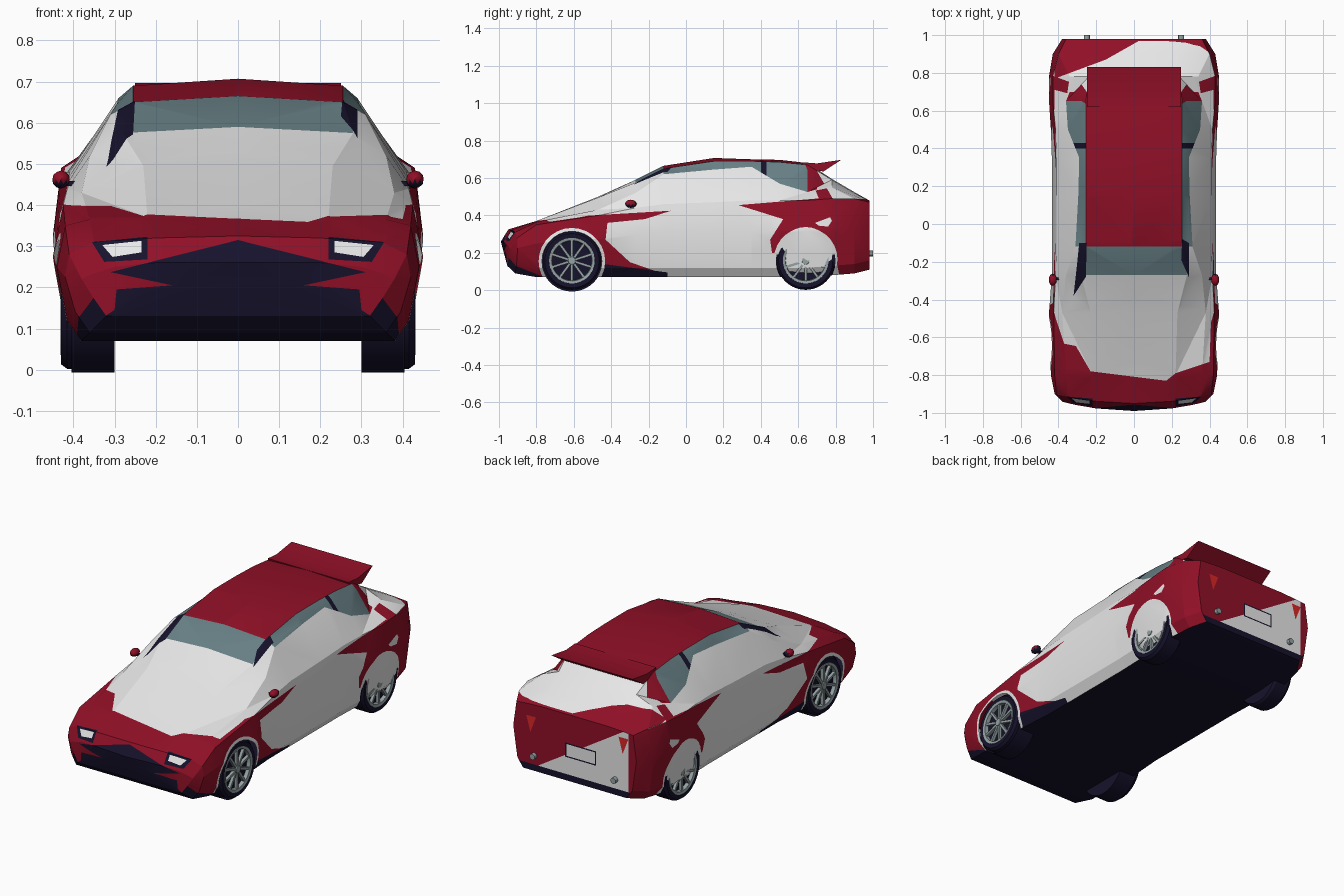
import bpy, bmesh, math
from mathutils import Vector, Matrix

if "Cube" in bpy.data.objects:
    bpy.data.objects.remove(bpy.data.objects["Cube"])


def material(name, r, g, b):
    m = bpy.data.materials.new(name)
    m.use_nodes = True
    m.diffuse_color = (r, g, b, 1)
    m.node_tree.nodes["Principled BSDF"].inputs["Base Color"].default_value = (r, g, b, 1)
    return m


MATS = [material("white paint", .8, .8, .8), material("red paint", .28, .005, .02),
        material("dark trim", .008, .006, .025), material("tinted glass", .14, .22, .24),
        material("rim grey", .3, .36, .37), material("tail light red", .7, .02, .02)]
WHITE, RED, DARK, GLASS, GREY, TAIL = range(len(MATS))


def finish(name, bm, mat=None, angle=30):
    bmesh.ops.recalc_face_normals(bm, faces=bm.faces)
    mesh = bpy.data.meshes.new(name)
    bm.to_mesh(mesh)
    bm.free()
    for m in (MATS if mat is None else [MATS[mat]]):
        mesh.materials.append(m)
    ob = bpy.data.objects.new(name, mesh)
    bpy.context.collection.objects.link(ob)
    bpy.ops.object.select_all(action='DESELECT')
    ob.select_set(True)
    bpy.context.view_layer.objects.active = ob
    bpy.ops.object.shade_smooth_by_angle(angle=math.radians(angle))
    return ob


def inside(p, poly):
    hit = False
    for a, b in zip(poly, poly[1:] + poly[:1]):
        if (a[1] > p[1]) != (b[1] > p[1]):
            if p[0] < (b[0] - a[0]) * (p[1] - a[1]) / (b[1] - a[1]) + a[0]:
                hit = not hit
    return hit


def paint(axis, poly, mat, test):
    """Cut a polygon, projected along an axis, into the body and colour the faces in it."""
    u, v = [i for i in range(3) if i != axis]
    for a, b in zip(poly, poly[1:] + poly[:1]):
        def near(f):
            return all(min(a[k], b[k]) <= max(w.co[c] for w in f.verts) and
                       max(a[k], b[k]) >= min(w.co[c] for w in f.verts)
                       for k, c in ((0, u), (1, v)))
        faces = [f for f in body.faces if test(f) and near(f)]
        if not faces:
            continue
        co, no = Vector(), Vector()
        co[u], co[v] = a
        no[u], no[v] = b[1] - a[1], a[0] - b[0]
        geom = faces + list({e for f in faces for e in f.edges})
        geom += list({w for f in faces for w in f.verts})
        bmesh.ops.bisect_plane(body, geom=geom, plane_co=co, plane_no=no.normalized(), dist=1e-5)
    body.normal_update()
    found = []
    for f in body.faces:
        c = f.calc_center_median()
        if test(f) and inside((c[u], c[v]), poly):
            f.material_index = mat
            found.append(f)
    return found


def circle(y, z, r, n=28):
    return [(y + r * math.cos(2 * math.pi * i / n), z + r * math.sin(2 * math.pi * i / n))
            for i in range(n)]


# Body stations: y, bow, floor z, half width, shoulder, belt line, roof rail, centre z
STATIONS = [
    (-.99, .06, .13, .38, .36, .23, .3, .25, .2, .26, .26),
    (-.95, .05, .09, .42, .41, .28, .35, .31, .2, .32, .325),
    (-.8, 0, .07, .44, .42, .35, .36, .365, .22, .37, .37),
    (-.47, 0, .07, .45, .425, .4, .38, .43, .23, .495, .5),
    (-.27, 0, .07, .435, .415, .44, .36, .52, .28, .575, .59),
    (-.12, 0, .07, .435, .41, .46, .31, .62, .255, .65, .665),
    (.15, 0, .07, .435, .41, .47, .295, .645, .255, .69, .707),
    (.35, 0, .07, .435, .41, .48, .29, .66, .255, .69, .7),
    (.5, 0, .07, .44, .415, .48, .35, .57, .255, .685, .697),
    (.65, 0, .07, .45, .43, .48, .36, .525, .255, .67, .68),
    (.78, 0, .08, .45, .43, .49, .34, .55, .24, .59, .595),
    (.9, 0, .09, .43, .4, .49, .34, .505, .22, .52, .525),
    (.98, 0, .11, .38, .36, .47, .3, .475, .2, .48, .48)]

body = bmesh.new()
rings = []
for y, bow, zf, w, dx, dz, ex, ez, fx, fz, gz in STATIONS:
    half = [(w - .06, zf), (w - .025, zf + .05), (w, (zf + dz) / 2 + .04),
            (dx, dz), (ex, ez), (fx, fz)]
    ring = half + [(0, gz)] + [(-x, z) for x, z in reversed(half)]
    rings.append([body.verts.new((x, y + bow * (x / .42) ** 2, z)) for x, z in ring])
COUNT = len(rings[0])
for j in range(len(rings) - 1):
    for i in range(COUNT):
        k = (i + 1) % COUNT
        f = body.faces.new((rings[j][i], rings[j][k], rings[j + 1][k], rings[j + 1][i]))
        strip = min(i, COUNT - 2 - i)
        if i == COUNT - 1:
            f.material_index = DARK
        elif strip == 5 and 4 <= j <= 8:
            f.material_index = GLASS if j == 4 else RED
        elif strip == 4 and 5 <= j <= 8:
            f.material_index = GLASS
body.faces.new(rings[0])
body.faces.new(rings[-1])
bmesh.ops.recalc_face_normals(body, faces=body.faces)
bmesh.ops.triangulate(body, faces=body.faces)
body.normal_update()

shell = lambda f: f.normal.z > -.8 and f.normal.y < .8
side = lambda f: abs(f.normal.x) > .4 and abs(f.normal.y) < .8
front = lambda f: f.normal.y < -.1 and f.normal.z > -.8
top = lambda f: f.normal.z > .4
rear = lambda f: f.normal.y > .8
glass = lambda f: f.material_index == GLASS and f.normal.y > -.3

# Red nose and front wings, with the pale bonnet over them
paint(0, [(-1.1, 0), (-1.1, .39), (-.5, .4), (-.08, .425), (-.22, .38), (-.42, .36),
          (-.43, .27), (-.3, .15), (-.1, .08), (-.1, 0)], RED, shell)
paint(2, [(-.41, -.47), (-.23, -.78), (.17, -.83), (.22, -.79), (.4, -.73),
          (.41, -.45), (0, -.4)], WHITE, top)
# Dark sills and bumper corners
paint(0, [(-.44, .14), (-.1, .095), (-.1, .05), (-.5, .05)], DARK, side)
paint(0, [(-1.1, .22), (-.97, .2), (-.91, .13), (-.76, .07), (-1.1, .05)], DARK, side)
# Grille
half = [(.31, .237), (.16, .205), (.295, .195), (.3, .145), (.4, .08), (.4, .04)]
paint(1, [(0, .315)] + half + [(-x, z) for x, z in reversed(half)], DARK, front)
# Headlights
for s in (1, -1):
    paint(1, [(s * .355, .31), (s * .22, .323), (s * .22, .268), (s * .325, .262)], DARK, front)
    paint(1, [(s * .33, .303), (s * .235, .313), (s * .235, .285), (s * .305, .274)], WHITE, front)
# Rear quarter panels and their small vents
paint(0, [(.28, .455), (.7, .49), (1.1, .485), (1.1, .1), (.82, .08), (.8, .17), (.46, .2),
          (.45, .27), (.52, .38)], RED, shell)
paint(0, [(.69, .36), (.77, .39), (.78, .37), (.76, .34), (.71, .345)], WHITE, side)
# Rear wheel covers
paint(0, circle(.64, .165, .17), WHITE, side)
paint(0, [p for p in circle(.64, .155, .16) if p[1] < .21], DARK, side)
paint(0, circle(.64, .195, .143), WHITE, side)
# Windscreen pillars
paint(2, [(-.32, -.38), (-.255, -.28), (-.25, -.1), (-.29, -.1), (-.3, -.2)], DARK, top)
paint(2, [(.29, -.28), (.25, -.19), (.255, -.08), (.29, -.1)], DARK, top)
# Door pillars and rear roof pillars
paint(0, [(.4, .5), (.4, .75), (.43, .75), (.43, .5)], DARK, glass)
paint(0, [(.63, .69), (.71, .49), (.79, .48), (.67, .69)], RED, side)
paint(2, [(-.36, .65), (.36, .65), (.34, .7), (-.34, .7)], RED, top)
# Red corner of the tailgate
paint(2, [(-.42, .77), (-.15, .87), (.08, 1), (-.42, 1)], RED, top)
# Rear panel
paint(1, [(-.34, .5), (.4, .5), (.4, .08), (.3, .1)], RED, rear)
paint(1, [(-.4, .5), (-.33, .5), (-.33, .1), (-.4, .1)], RED, rear)
paint(1, [(-.4, .145), (.4, .145), (.4, .05), (-.4, .05)], DARK, rear)
for x, z in ((-.3, .44), (.27, .41)):
    paint(1, [(x - .03, z), (x + .03, z), (x + .005, z - .09)], TAIL, rear)
for d, mat in ((0, DARK), (.007, WHITE)):
    paint(1, [(-.13 + d, .24 + d), (.06 - d, .24 + d), (.06 - d, .32 - d), (-.13 + d, .32 - d)],
          mat, rear)
# Front wheel arches
paint(0, circle(-.61, .155, .178), WHITE, side)
arch = paint(0, circle(-.61, .155, .16), WHITE, side)
bmesh.ops.delete(body, geom=arch, context='FACES')
finish("body", body, angle=20)


def lathe(name, profile, mat, s, y, z, n=40):
    bm = bmesh.new()
    vs = [bm.verts.new((s * x, y, z + r)) for r, x in profile]
    es = [bm.edges.new(p) for p in zip(vs, vs[1:])]
    bmesh.ops.spin(bm, geom=vs + es, cent=(0, y, z), axis=(1, 0, 0), angle=2 * math.pi, steps=n)
    bmesh.ops.remove_doubles(bm, verts=bm.verts, dist=1e-4)
    return finish(name, bm, mat)


def box(bm, size, matrix):
    bmesh.ops.create_cube(bm, size=1, matrix=matrix @ Matrix.Diagonal((*size, 1)))


# Wheels
for s, label in ((1, "left"), (-1, "right")):
    for y, end in ((-.61, "front"), (.64, "rear")):
        tag = end + "_" + label
        hub_z = .158
        lathe("tyre_" + tag, [(0, .405), (.118, .405), (.122, .428), (.145, .43), (.156, .415),
                              (.156, .335), (.148, .322), (0, .322)], DARK, s, y, hub_z)
        lathe("rim_" + tag, [(.105, .408), (.108, .428), (.122, .431), (.124, .42)],
              GREY, s, y, hub_z)
        lathe("hub_" + tag, [(0, .43), (.02, .43), (.026, .408)], GREY, s, y, hub_z, 12)
        bm = bmesh.new()
        for i in range(10):
            turn = Matrix.Rotation(i * math.pi / 5, 4, 'X')
            box(bm, (.016, .013, .095),
                Matrix.Translation((s * .417, y, hub_z)) @ turn @ Matrix.Translation((0, 0, .06)))
        finish("spokes_" + tag, bm, GREY)
    lathe("wheel_well_" + label, [(0, .3), (.165, .3), (.165, .405)], DARK, s, -.61, .158)

    # Door mirror: red shell with a dark foot
    bm = bmesh.new()
    bmesh.ops.create_icosphere(bm, subdivisions=2, radius=1, matrix=Matrix.Translation(
        (s * .43, -.295, .462)) @ Matrix.Diagonal((.022, .032, .022, 1)))
    for f in bm.faces:
        if f.normal.y > .6 or f.normal.z < -.3:
            f.material_index = DARK
        else:
            f.material_index = RED
    finish("mirror_" + label, bm)
    bm = bmesh.new()
    box(bm, (.04, .015, .012), Matrix.Translation((s * .405, -.29, .452)))
    finish("mirror_foot_" + label, bm, DARK)

    # Exhaust pipe
    bm = bmesh.new()
    bmesh.ops.create_cone(bm, cap_ends=True, segments=12, radius1=.016, radius2=.016, depth=.05,
                          matrix=Matrix.Translation((s * .25, .975, .195)) @
                          Matrix.Rotation(math.pi / 2, 4, 'X'))
    finish("exhaust_" + label, bm, GREY)

# Roof spoiler
bm = bmesh.new()
ends = [[bm.verts.new((x, y, z)) for y, z in ((.62, .684), (.7, .678), (.83, .697), (.735, .635),
                                              (.63, .65))] for x in (-.25, .25)]
bm.faces.new(ends[0])
bm.faces.new(ends[1])
for i in range(len(ends[0])):
    bm.faces.new((ends[0][i - 1], ends[0][i], ends[1][i], ends[1][i - 1]))
finish("spoiler", bm, RED)
